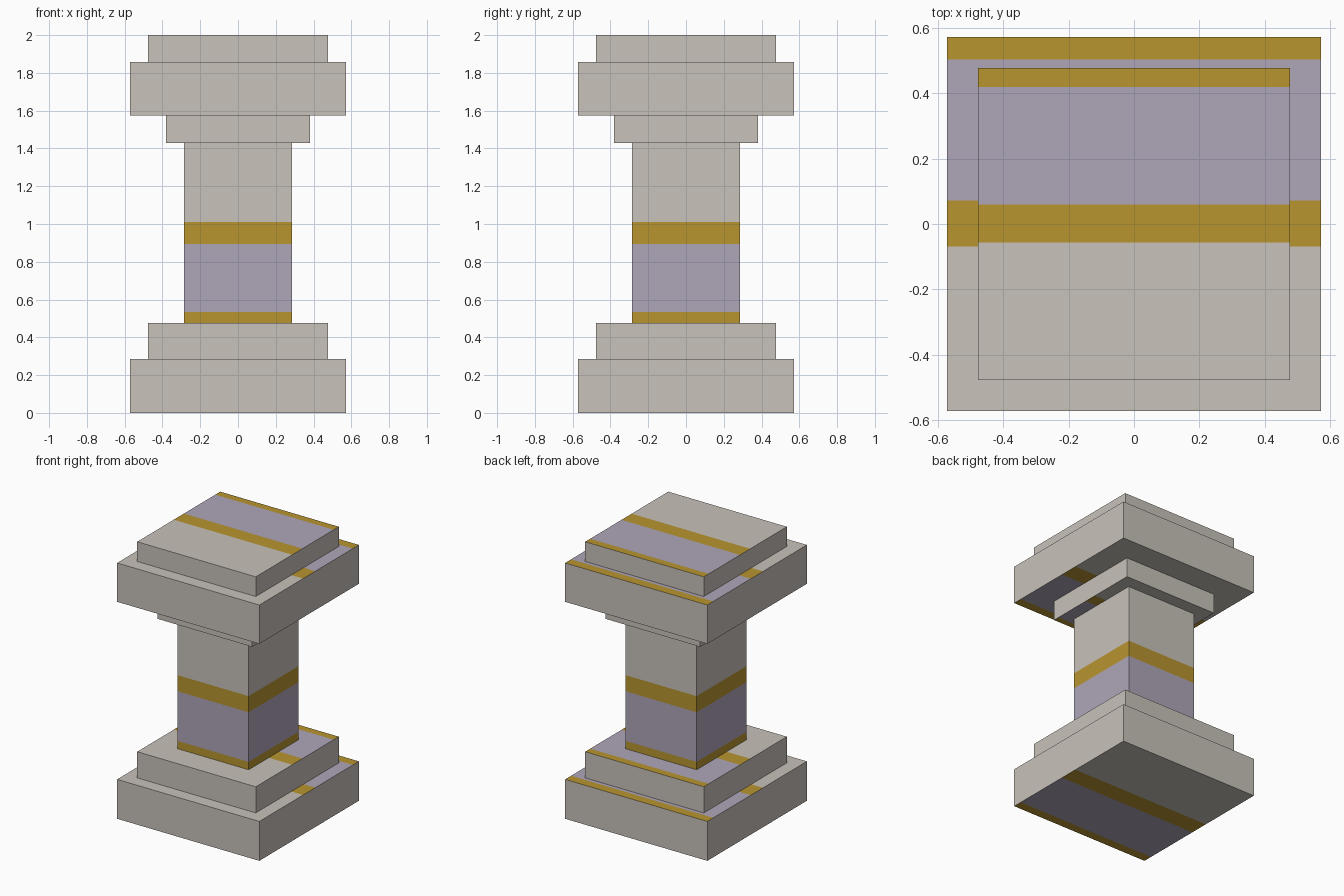
import bpy
import bmesh
from mathutils import Vector

cube = bpy.data.objects.get("Cube")
if cube:
    bpy.data.objects.remove(cube, do_unlink=True)


def make_material(name, colour):
    mat = bpy.data.materials.new(name)
    mat.use_nodes = True
    mat.diffuse_color = (*colour, 1)
    bsdf = mat.node_tree.nodes["Principled BSDF"]
    bsdf.inputs["Base Color"].default_value = (*colour, 1)
    return mat


MATERIALS = [
    make_material("pale stone", (0.58, 0.54, 0.49)),
    make_material("gold band", (0.48, 0.30, 0.03)),
    make_material("soft purple", (0.43, 0.38, 0.48)),
]
STONE, GOLD, PURPLE = range(3)

# Band limits as fractions of a face, running from -1 to 1
BANDS = (-0.12, 0.125, 0.88)


def band_colour(t):
    """Stone, gold, purple, then a gold edge."""
    return (STONE, GOLD, PURPLE, GOLD)[sum(t > limit for limit in BANDS)]


def cut_bands(bm, faces, axis, centre, half):
    """Cut the faces along the band limits and colour the strips."""
    for limit in BANDS:
        edges = {e for f in faces for e in f.edges}
        verts = {v for f in faces for v in f.verts}
        result = bmesh.ops.bisect_plane(
            bm, geom=[*verts, *edges, *faces],
            plane_co=centre + axis * half * limit, plane_no=axis)
        faces = [g for g in result["geom"]
                 if isinstance(g, bmesh.types.BMFace)]
    for face in faces:
        t = (face.calc_center_median() - centre).dot(axis) / half
        face.material_index = band_colour(t)


def block(name, half_width, bottom, top, banded_sides=False):
    """Square block with bands on its top and bottom, or round its sides."""
    centre = Vector((0, 0, (bottom + top) / 2))
    bm = bmesh.new()
    bmesh.ops.create_cube(bm, size=1)
    bmesh.ops.scale(bm, verts=bm.verts,
                    vec=(2 * half_width, 2 * half_width, top - bottom))
    bmesh.ops.translate(bm, verts=bm.verts, vec=centre)
    bm.normal_update()
    # Upper bands run to the back, lower ones to the front
    for side in (1, -1):
        faces = [f for f in bm.faces if f.normal.z * side > 0.5]
        cut_bands(bm, faces, Vector((0, side, 0)),
                  Vector((0, 0, 0)), half_width)
    if banded_sides:
        faces = [f for f in bm.faces if abs(f.normal.z) < 0.5]
        cut_bands(bm, faces, Vector((0, 0, -1)), centre, (top - bottom) / 2)
    mesh = bpy.data.meshes.new(name)
    bm.to_mesh(mesh)
    bm.free()
    for mat in MATERIALS:
        mesh.materials.append(mat)
    obj = bpy.data.objects.new(name, mesh)
    bpy.context.collection.objects.link(obj)


# Stacked from the ground up
block("base_slab", 0.571, 0, 0.286)
block("base_step", 0.476, 0.286, 0.476)
block("shaft", 0.286, 0.476, 1.43, banded_sides=True)
block("collar", 0.381, 1.43, 1.575)
block("capital_slab", 0.571, 1.575, 1.857)
block("top_step", 0.476, 1.857, 2)
